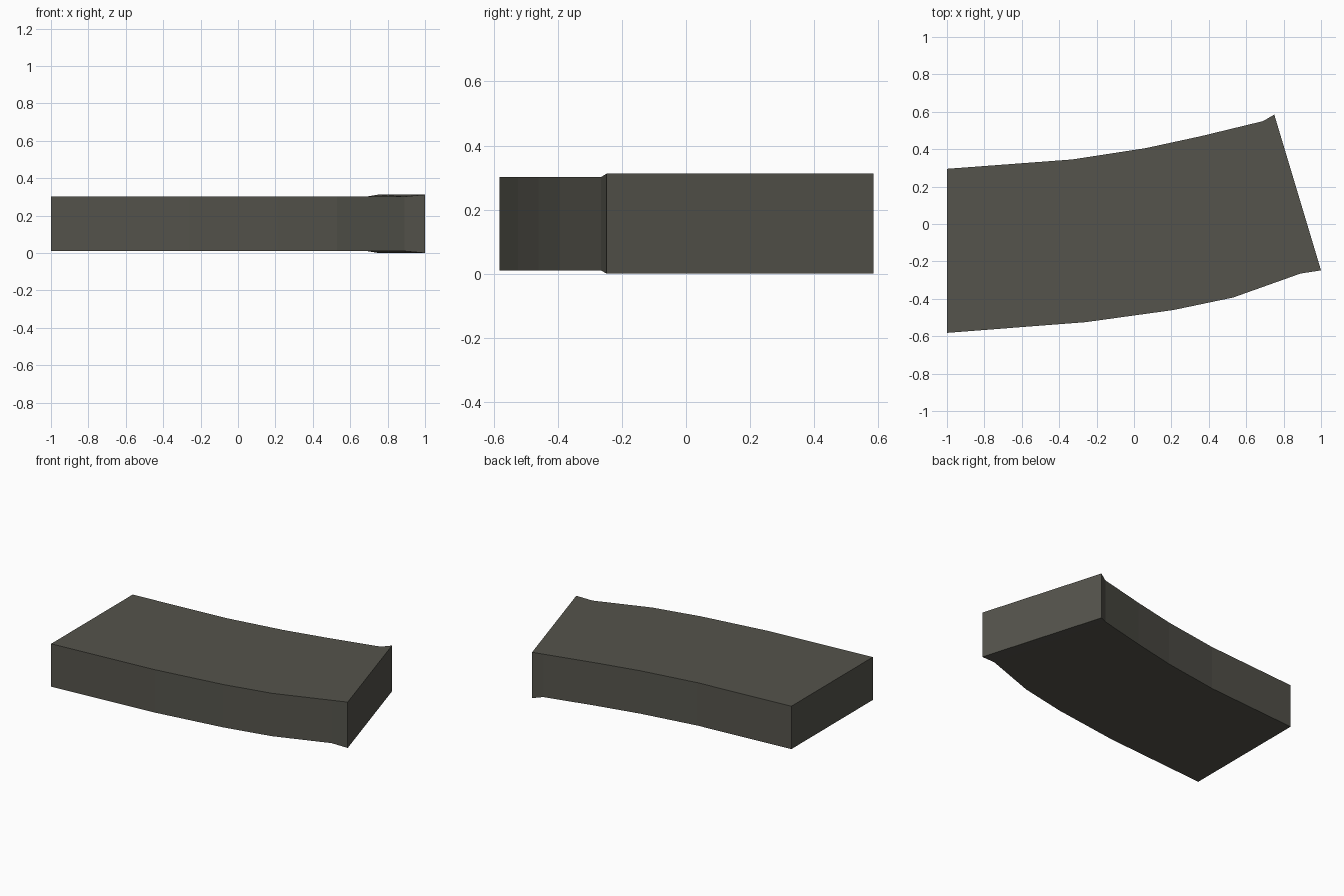
import bpy, bmesh

if "Cube" in bpy.data.objects:
    bpy.data.objects.remove(bpy.data.objects["Cube"])

# one flat colour
mat = bpy.data.materials.new("dark olive grey")
mat.diffuse_color = (0.09, 0.088, 0.072, 1)
mat.use_nodes = True
mat.node_tree.nodes["Principled BSDF"].inputs["Base Color"].default_value = mat.diffuse_color

# cross-sections along the curve: back edge (x, y), front edge (x, y), bottom, top
sections = [
    ((-1.00, 0.295), (-1.00, -0.582), 0.01, 0.302),
    ((-0.33, 0.345), (-0.26, -0.525), 0.01, 0.302),
    ((0.06, 0.405), (0.21, -0.46), 0.01, 0.302),
    ((0.36, 0.47), (0.53, -0.393), 0.01, 0.302),
    ((0.69, 0.55), (0.89, -0.265), 0.01, 0.302),
    ((0.75, 0.585), (1.00, -0.248), 0.0, 0.312),   # flared lip
]

# curved slab, lofted through the sections
bm = bmesh.new()
rings = []
for (bx, by), (fx, fy), lo, hi in sections:
    rings.append([bm.verts.new(p) for p in
                  ((fx, fy, lo), (fx, fy, hi), (bx, by, hi), (bx, by, lo))])
for a, b in zip(rings, rings[1:]):
    for i in range(4):
        j = (i + 1) % 4
        bm.faces.new((a[i], a[j], b[j], b[i]))
bm.faces.new(rings[0])
bm.faces.new(rings[-1])
bmesh.ops.recalc_face_normals(bm, faces=bm.faces)

mesh = bpy.data.meshes.new("curved_slab")
bm.to_mesh(mesh)
bm.free()
mesh.materials.append(mat)
bpy.context.collection.objects.link(bpy.data.objects.new("curved_slab", mesh))
